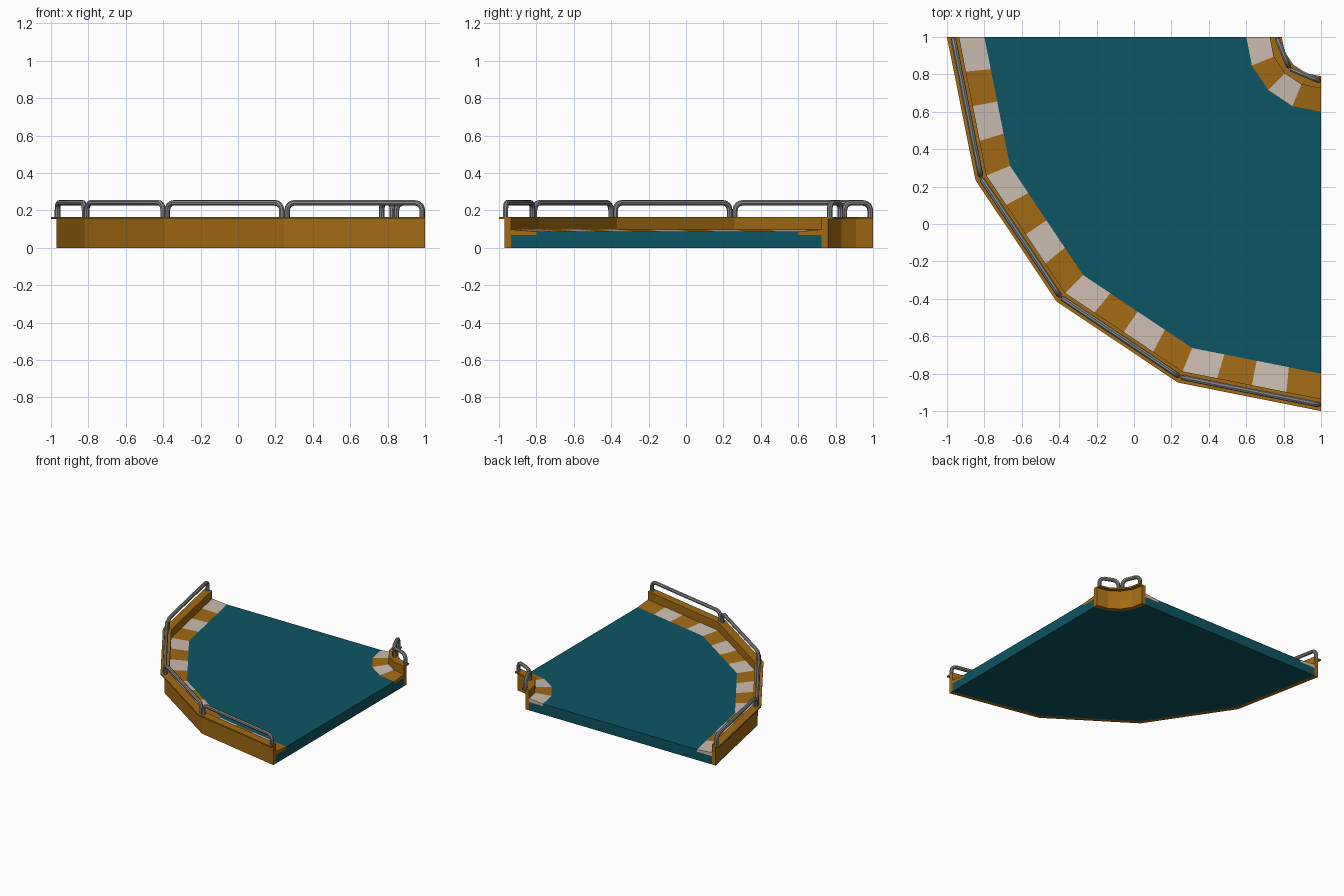
import bpy, bmesh
from math import pi, sin, cos
from mathutils import Vector

if "Cube" in bpy.data.objects:
    bpy.data.objects.remove(bpy.data.objects["Cube"])

SEG = 4                      # straight facets in the quarter turn
CENTRE = Vector((1, 1, 0))   # pivot of the turn


def material(name, rgb):
    m = bpy.data.materials.new(name)
    m.diffuse_color = (*rgb, 1)
    m.use_nodes = True
    m.node_tree.nodes["Principled BSDF"].inputs["Base Color"].default_value = m.diffuse_color
    return m


ORANGE = material("orange", (0.36, 0.145, 0.007))
WHITE = material("off_white", (0.60, 0.50, 0.43))
TEAL = material("teal", (0.004, 0.09, 0.125))
STEEL = material("steel", (0.25, 0.25, 0.25))


def direction(t):
    """Point on the unit faceted arc, t counted in facets."""
    def corner(k):
        a = pi + k * pi / 2 / SEG
        return Vector((cos(a), sin(a), 0))
    k = min(int(t), SEG - 1)
    return corner(k).lerp(corner(k + 1), t - k)


def sweep(name, profile, steps, mats, start=0):
    """Sweep an (r, z) profile round the turn with closed ends."""
    bm = bmesh.new()
    rings = [[bm.verts.new(CENTRE + direction(t) * r + Vector((0, 0, z)))
              for r, z in profile] for t in steps]
    n = len(profile)
    for i, (a, b) in enumerate(zip(rings, rings[1:])):
        for j in range(n):
            f = bm.faces.new((a[j], a[(j + 1) % n], b[(j + 1) % n], b[j]))
            f.material_index = i % len(mats)
    bm.faces.new(rings[0])
    bm.faces.new(rings[-1]).material_index = (len(rings) - 2) % len(mats)
    bmesh.ops.recalc_face_normals(bm, faces=bm.faces)
    me = bpy.data.meshes.new(name)
    bm.to_mesh(me)
    bm.free()
    for m in mats:
        me.materials.append(m)
    ob = bpy.data.objects.new(name, me)
    bpy.context.collection.objects.link(ob)
    return ob


facets = list(range(SEG + 1))

# Road slab, notched along both edges to seat the kerbs
sweep("road", [(1.935, 0), (1.935, 0.068), (1.8, 0.068), (1.8, 0.086),
               (0.4, 0.086), (0.4, 0.068), (0.275, 0.068), (0.275, 0)],
      facets, [TEAL])

# Barrier walls with a thin lip overhanging away from the road
for name, road_r, back_r, lip_r in (("outer_wall", 1.935, 1.97, 2.0),
                                    ("inner_wall", 0.275, 0.24, 0.21)):
    sweep(name, [(road_r, 0), (road_r, 0.165), (lip_r, 0.165),
                 (lip_r, 0.153), (back_r, 0.153), (back_r, 0)],
          facets, [ORANGE])

# Striped kerbs rising slightly toward the walls
for name, low_r, high_r, stripes in (("outer_kerb", 1.8, 1.935, 16),
                                     ("inner_kerb", 0.4, 0.275, 4)):
    sweep(name, [(low_r, 0.068), (low_r, 0.086), (high_r, 0.098), (high_r, 0.068)],
          [i * SEG / stripes for i in range(stripes + 1)], [WHITE, ORANGE])


def rail(name, p, q, inset=0.016, top=0.24, bend=0.04):
    """Bent tube: post, rounded corner, bar, rounded corner, post."""
    along = (q - p).normalized()
    up = Vector((0, 0, 1))
    p, q = p + along * inset, q - along * inset
    pts = [p + up * 0.16]
    for base, d in ((p, along), (q, -along)):
        c = base + d * bend + up * (top - bend)
        arc = [c - d * bend * cos(a) + up * bend * sin(a)
               for a in (i * pi / 8 for i in range(5))]
        pts += arc if base is p else arc[::-1]
    pts.append(q + up * 0.16)
    cu = bpy.data.curves.new(name, 'CURVE')
    cu.dimensions = '3D'
    cu.bevel_depth = 0.015
    cu.bevel_resolution = 2
    cu.use_fill_caps = True
    sp = cu.splines.new('POLY')
    sp.points.add(len(pts) - 1)
    for s, v in zip(sp.points, pts):
        s.co = (*v, 1)
    cu.materials.append(STEEL)
    ob = bpy.data.objects.new(name, cu)
    bpy.context.collection.objects.link(ob)
    bpy.ops.object.select_all(action='DESELECT')
    bpy.context.view_layer.objects.active = ob
    ob.select_set(True)
    bpy.ops.object.convert(target='MESH')
    bpy.ops.object.shade_smooth_by_angle()


# Guard rails: one per outer facet, one per two inner facets
for label, r, step in (("outer_rail", 1.968, 1), ("inner_rail", 0.238, 2)):
    for k in range(0, SEG, step):
        rail(f"{label}_{k // step + 1}", CENTRE + direction(k) * r,
             CENTRE + direction(k + step) * r)
